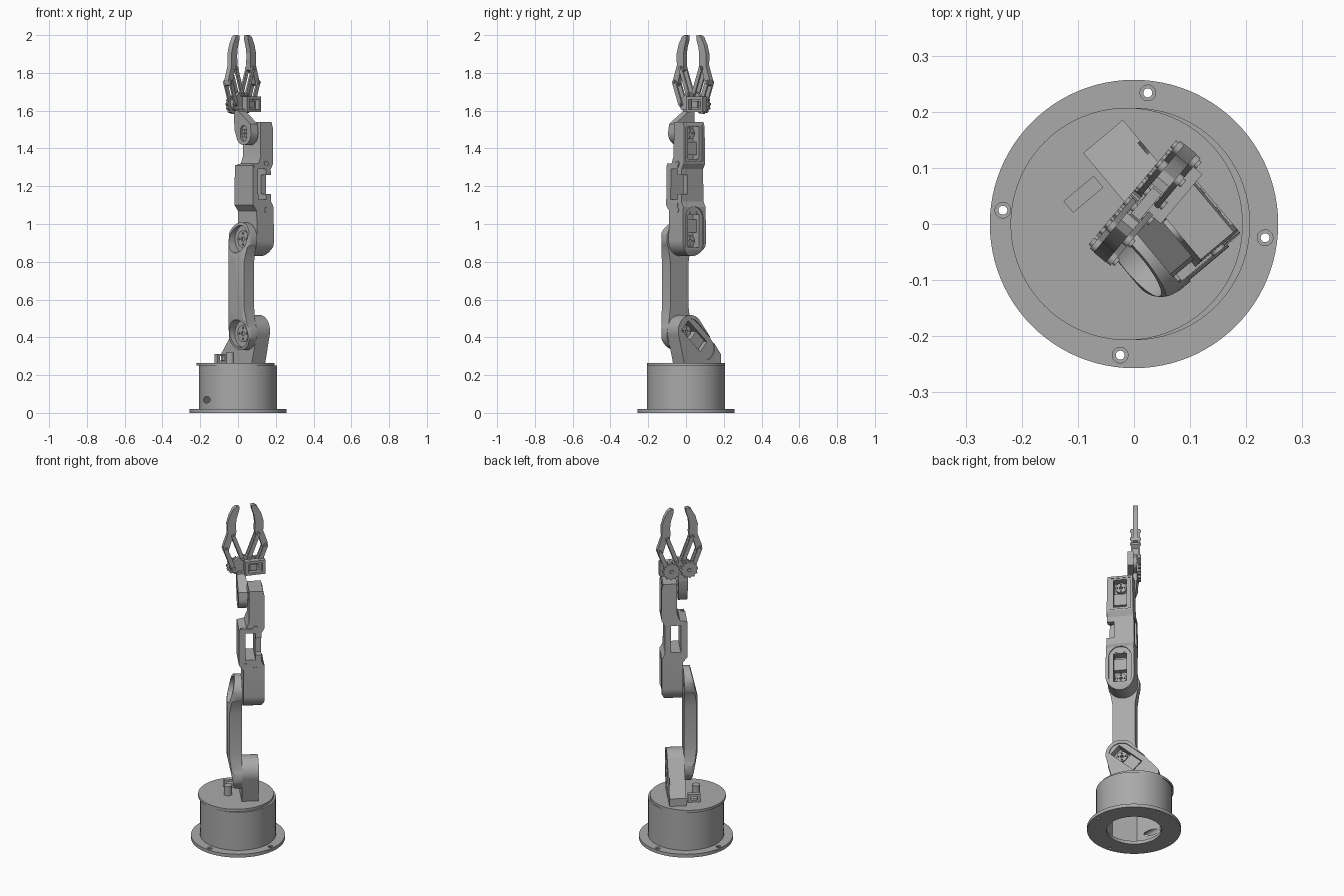
import bpy, bmesh, math
from math import cos, sin, radians
from mathutils import Matrix, Vector
from mathutils.geometry import convex_hull_2d

if "Cube" in bpy.data.objects:
    bpy.data.objects.remove(bpy.data.objects["Cube"])

GREY = bpy.data.materials.new("light_grey")
GREY.use_nodes = True
GREY.diffuse_color = (0.4, 0.4, 0.4, 1)
GREY.node_tree.nodes["Principled BSDF"].inputs["Base Color"].default_value = (0.4, 0.4, 0.4, 1)

WORLD = Matrix()
ARM = Matrix.Rotation(radians(40), 4, 'Z')
GRIP = Matrix.Translation((0.02, 0.037, 0)) @ Matrix.Rotation(radians(50), 4, 'Z')


def arc(c, r, a=0, b=352.5, n=48):
    return [(c[0] + r * cos(radians(a + (b - a) * i / (n - 1))),
             c[1] + r * sin(radians(a + (b - a) * i / (n - 1)))) for i in range(n)]


def hull(pts):
    return [pts[i] for i in convex_hull_2d(pts)]


def bar(p, q, r):
    return hull(arc(p, r) + arc(q, r))


def rect(a, b, c, d):
    return [(a, b), (c, b), (c, d), (a, d)]


def prism(name, pts, axis, lo, hi, frame=ARM):
    """Extrude a flat outline along x, y or z of the given frame."""
    place = {'x': lambda p, h: (h, p[0], p[1]), 'y': lambda p, h: (p[0], h, p[1]),
             'z': lambda p, h: (p[0], p[1], h)}[axis]
    bm = bmesh.new()
    face = bm.faces.new([bm.verts.new(place(p, lo)) for p in pts])
    ext = bmesh.ops.extrude_face_region(bm, geom=[face])
    shift = Vector(place((0, 0), hi - lo))
    bmesh.ops.translate(bm, vec=shift, verts=[v for v in ext["geom"] if isinstance(v, bmesh.types.BMVert)])
    bmesh.ops.recalc_face_normals(bm, faces=bm.faces)
    me = bpy.data.meshes.new(name)
    bm.to_mesh(me)
    bm.free()
    me.materials.append(GREY)
    ob = bpy.data.objects.new(name, me)
    ob.matrix_world = frame
    bpy.context.collection.objects.link(ob)
    return ob


def cut(ob, tool, op='DIFFERENCE'):
    """Apply one boolean and drop the cutter."""
    mod = ob.modifiers.new("cut", 'BOOLEAN')
    mod.operation, mod.object, mod.solver = op, tool, 'EXACT'
    bpy.context.view_layer.update()
    me = bpy.data.meshes.new_from_object(ob.evaluated_get(bpy.context.evaluated_depsgraph_get()))
    ob.modifiers.clear()
    ob.data = me
    bpy.data.objects.remove(tool)
    return ob


def hub(name, v, z, lo, hi, r=0.03):
    """Output disc with a centre bore and four screw holes."""
    ob = prism(name, arc((v, z), r), 'x', lo, hi)
    cut(ob, prism("bore", arc((v, z), r * 0.28, n=16), 'x', lo - 1, hi + 1))
    for k in range(4):
        p = arc((v, z), r * 0.65, 90 * k, 90 * k + 1, 2)[0]
        cut(ob, prism("bore", arc(p, r * 0.13, n=10), 'x', lo - 1, hi + 1))
    return ob


# Base: flange, hollow drum, turntable
flange = prism("base_flange", arc((0, 0), 0.257, 0, 356.25, 96), 'z', 0, 0.02, WORLD)
cut(flange, prism("bore", arc((0, 0), 0.15), 'z', -1, 1, WORLD))
for k in range(4):
    c = arc((0, 0), 0.235, 84 + 90 * k, 90 * k + 85, 2)[0]
    cut(flange, prism("bore", arc(c, 0.008, n=20), 'z', -1, 1, WORLD))
    cut(flange, prism("sink", arc(c, 0.014, n=20), 'z', 0.012, 1, WORLD))
drum = prism("base_drum", arc((0, 0), 0.207, 0, 356.25, 96), 'z', 0.015, 0.25, WORLD)
cut(drum, prism("hollow", arc((0, 0), 0.185, 0, 315, 8), 'z', -1, 0.225, WORLD))
cut(drum, prism("cable_hole", arc((-0.165, 0.07), 0.018, n=24), 'y', -1, 0, WORLD))
prism("base_servo", rect(-0.04, -0.06, 0.04, 0.06), 'z', 0.13, 0.23)
prism("turntable", arc((-0.013, 0), 0.207, 0, 356.25, 96), 'z', 0.25, 0.265, WORLD)
box = prism("cable_clip", rect(-0.07, 0.264, 0.0, 0.312), 'y', 0.085, 0.112)
cut(box, prism("slot", rect(-0.052, 0.277, -0.018, 0.3), 'y', 0, 0.3))
prism("turntable_stud", arc((-0.055, 0), 0.022), 'z', 0.26, 0.32)

J = -0.055
SHOULDER, ELBOW, WRIST = 0.42, 0.92, 1.48

# Shoulder mount with a slanted servo pocket
mount = prism("shoulder_mount", hull(arc((J, 0.433), 0.085) + rect(-0.1, 0.264, 0.155, 0.31)), 'x', 0.012, 0.104)
cut(mount, prism("rim", bar((J, 0.433), (0.045, 0.345), 0.066), 'x', 0.098, 1))
d, n = Vector((0.75, -0.66)), Vector((0.66, 0.75))
c = Vector((J, 0.433))
cut(mount, prism("pocket", [c + d * a + n * b for a, b in rect(-0.045, -0.035, 0.125, 0.035)], 'x', 0.05, 1))
prism("shoulder_servo", [c + d * a + n * b for a, b in rect(0.04, -0.034, 0.115, 0.034)], 'x', 0.045, 0.085)
hub("shoulder_hub", J, 0.433, 0.045, 0.07)

# Upper arm: waisted outline trimmed by its side and cross profiles
outline = arc((J, SHOULDER), 0.088, 150, 390, 40) + [(0.008, 0.56), (0.008, 0.8)]
outline += arc((J, ELBOW), 0.088, -30, 210, 40) + [(-0.118, 0.8), (-0.118, 0.56)]
upper = prism("upper_arm", outline, 'x', -0.065, 0.012)
cut(upper, prism("side", [(0.02, 0.2), (0.02, 1.1), (-0.02, 1.1), (-0.025, 1.01), (-0.066, 0.84),
                          (-0.066, 0.53), (-0.025, 0.33), (-0.02, 0.2)], 'y', -1, 1), 'INTERSECT')
cut(upper, prism("section", hull(arc((-0.015, J - 0.037), 0.05) + arc((-0.015, J + 0.037), 0.05)
                                 + rect(0, -0.145, 0.02, 0.035)), 'z', 0, 2), 'INTERSECT')
for z, name in ((SHOULDER, "shoulder_horn"), (ELBOW, "elbow_horn")):
    cut(upper, prism("recess", arc((J, z), 0.073), 'x', -1, -0.006))
    hub(name, J, z, -0.012, -0.004, 0.045)
    prism(name + "_pin", arc((J, z), 0.03), 'x', 0, 0.05)

# Forearm: housing with two servo pockets and an open middle window
fore = prism("forearm", hull(arc((J, 0.91), 0.08) + rect(-0.125, 1.3, 0.015, 1.54)), 'x', -0.01, 0.135)
cut(fore, prism("side", [(0.018, 0.8), (0.1, 0.8), (0.135, 0.88), (0.135, 1.09), (0.118, 1.12), (0.118, 1.29),
                         (0.135, 1.32), (0.135, 1.51), (0.11, 1.6), (0.05, 1.6), (0.05, 1.36), (0.035, 1.32),
                         (-0.006, 1.31), (-0.006, 1.1), (0.018, 1.07)], 'y', -1, 1), 'INTERSECT')
cut(fore, prism("window", rect(0.03, 1.13, 0.085, 1.29), 'y', -1, 1))
cut(fore, prism("side_notch", rect(0.085, 1.16, 0.2, 1.26), 'y', -1, -0.09))
for name, z, a, b in (("elbow", 0.91, 0.875, 1.05), ("wrist", WRIST, 1.345, 1.515)):
    rim = bar((J, 0.9), (J, 1.03), 0.062) if name == "elbow" else rect(J - 0.058, 1.33, J + 0.058, 1.525)
    cut(fore, prism("rim", rim, 'x', 0.128, 1))
    cut(fore, prism("pocket", rect(J - 0.037, a, J + 0.037, b), 'x', 0.08, 1))
    hub(name + "_hub", J, z, 0.075, 0.1)
    s = 1 if name == "elbow" else -1
    prism(name + "_servo", rect(J - 0.036, z + s * 0.045, J + 0.036, z + s * 0.115), 'x', 0.07, 0.11)
    for v in (J - 0.022, J + 0.022):
        prism(name + "_screw", arc((v, z + s * 0.15), 0.006, n=12), 'x', 0.12, 0.132)
for z, name in ((1.09, "lower_rib"), (1.3, "upper_rib")):
    prism(name, rect(0.0, z, 0.09, z + 0.02), 'y', -0.133, -0.115)
for z in (1.075, 1.32):
    prism("cable_guide", arc((0.085, z), 0.014, n=20), 'y', -0.135, -0.11)

# Wrist bracket leaning toward the gripper axis
wrist = prism("wrist_bracket", hull(arc((J, WRIST), 0.062) + [(-0.11, 1.53), (-0.01, 1.6), (0.025, 1.6), (0.02, 1.5)]),
              'x', -0.008, 0.042)
cut(wrist, prism("recess", bar((J, WRIST - 0.015), (J, WRIST + 0.015), 0.026), 'x', -1, 0.004))
hub("wrist_horn", J, WRIST, -0.002, 0.008, 0.022)
prism("wrist_pin", arc((J, WRIST), 0.025), 'x', 0.03, 0.08)
prism("wrist_neck", rect(-0.008, -0.015, 0.042, 0.025), 'z', 1.56, 1.61)

# Gripper body and its servo
prism("gripper_body", hull(arc((-0.05, 1.635), 0.035) + arc((0.05, 1.635), 0.035) + rect(-0.03, 1.66, 0.03, 1.7)),
      'y', -0.012, 0.008, GRIP)
frame = prism("gripper_servo_frame", rect(-0.01, 1.592, 0.105, 1.675), 'y', -0.045, -0.01, GRIP)
cut(frame, prism("pocket", rect(0.008, 1.607, 0.088, 1.66), 'y', -1, -0.02, GRIP))
prism("gripper_servo", rect(0.02, 1.615, 0.06, 1.652), 'y', -0.036, -0.015, GRIP)

# Mirrored gears, links and fingers
FINGER = [(0.122, 1.735), (0.126, 1.765), (0.1, 1.84), (0.102, 1.9), (0.088, 1.95), (0.066, 1.99), (0.05, 2.0),
          (0.034, 1.997), (0.036, 1.975), (0.05, 1.93), (0.055, 1.89), (0.052, 1.85), (0.058, 1.815),
          (0.078, 1.8), (0.095, 1.74), (0.108, 1.73)]
for s, side in ((1, "left"), (-1, "right")):
    def m(pts):
        return [(s * p[0], p[1]) for p in pts]
    teeth = [arc((0.05, 1.632), 0.05 if i % 4 < 2 else 0.043, 7.5 * i, 7.5 * i + 1, 2)[0] for i in range(48)]
    gear = prism(side + "_gear", m(teeth), 'y', 0.012, 0.03, GRIP)
    cut(gear, prism("bore", m(arc((0.05, 1.632), 0.01, n=16)), 'y', -1, 1, GRIP))
    prism(side + "_finger", m(FINGER), 'y', -0.014, 0.014, GRIP)
    for lo, hi in ((0.014, 0.024), (-0.024, -0.014)):
        prism(side + "_outer_link", m(bar((0.07, 1.635), (0.113, 1.75), 0.012)), 'y', lo, hi, GRIP)
        prism(side + "_inner_link", m(bar((0.018, 1.685), (0.07, 1.825), 0.011)), 'y', lo, hi, GRIP)
    for p in ((0.07, 1.635), (0.113, 1.75), (0.018, 1.685), (0.07, 1.825)):
        prism(side + "_pivot", m(arc(p, 0.008, n=16)), 'y', -0.03, 0.03, GRIP)

# Smooth the round walls, keep the edges crisp
bpy.ops.object.select_all(action='DESELECT')
for ob in bpy.context.collection.objects:
    if ob.type == 'MESH' and GREY.name in ob.data.materials:
        ob.select_set(True)
        bpy.context.view_layer.objects.active = ob
bpy.ops.object.shade_smooth_by_angle(angle=radians(25))
